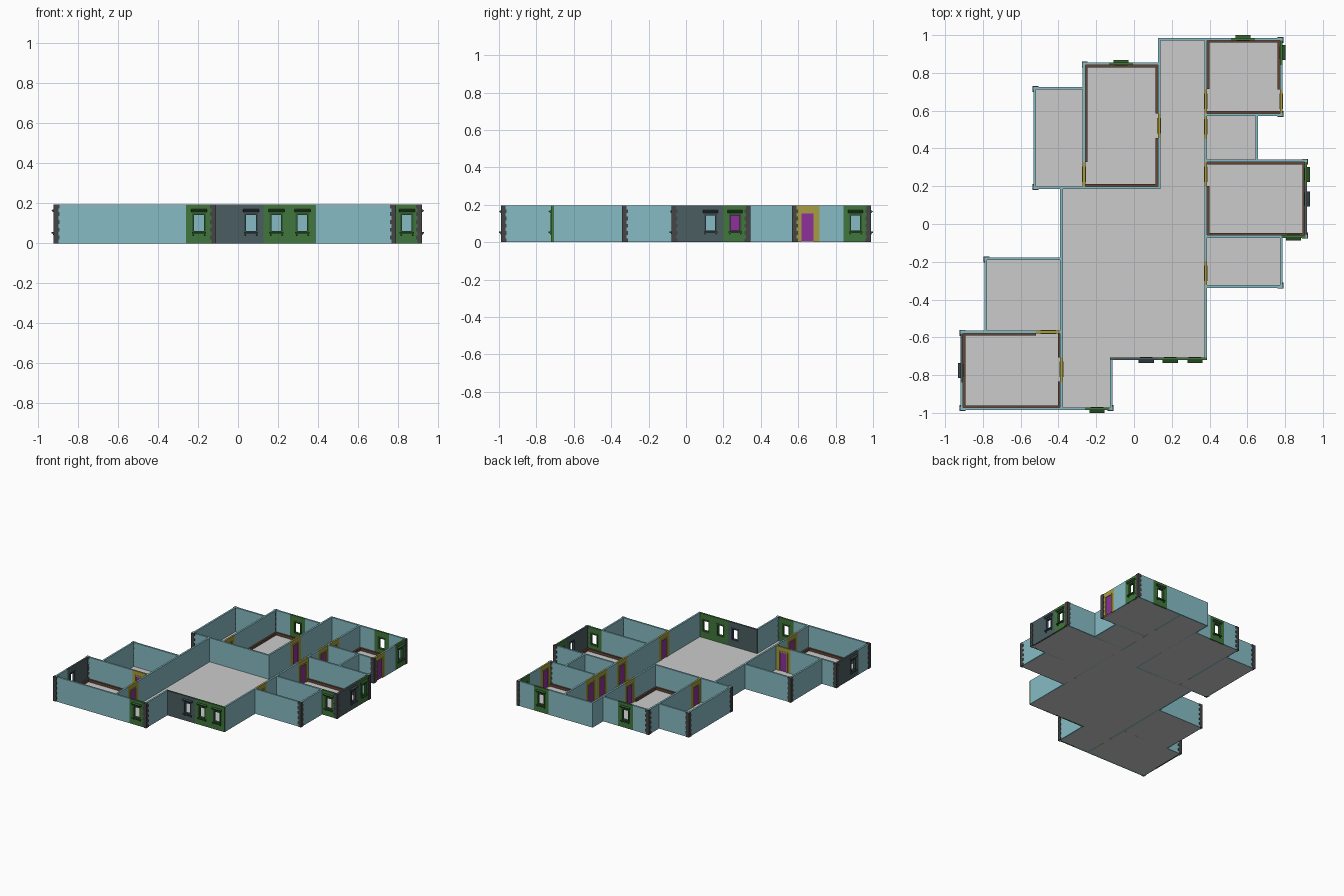
import bpy, bmesh
from mathutils import Vector

if "Cube" in bpy.data.objects:
    bpy.data.objects.remove(bpy.data.objects["Cube"])

H, T = 0.195, 0.014          # wall height, wall thickness
FLOOR = 0.006
COL = {"wall": (.24, .50, .55), "green": (.053, .184, .047), "slate": (.07, .11, .12),
       "yellow": (.38, .34, .055), "purple": (.27, .03, .32), "brown": (.13, .06, .035),
       "stone": (.06, .06, .06), "dark_green": (.03, .10, .027), "dark_slate": (.04, .065, .075)}
MATS = {}
for key, rgb in COL.items():
    MATS[key] = bpy.data.materials.new(key)
    MATS[key].diffuse_color = (*rgb, 1)


def finish(bm, name, mat=None):
    bmesh.ops.recalc_face_normals(bm, faces=bm.faces)
    me = bpy.data.meshes.new(name)
    bm.to_mesh(me)
    bm.free()
    ob = bpy.data.objects.new(name, me)
    bpy.context.collection.objects.link(ob)
    if mat:
        me.materials.append(MATS[mat])
    return ob


def at(axis, u, v, z):
    """Wall frame (along, across, up) to world."""
    return Vector((u, v, z)) if axis == 'x' else Vector((v, u, z))


def add_prism(bm, axis, u0, u1, profile):
    """Extrude a (v, z) profile along the wall."""
    f = bm.faces.new([bm.verts.new(at(axis, u0, v, z)) for v, z in profile])
    ext = bmesh.ops.extrude_face_region(bm, geom=[f])
    vs = [g for g in ext['geom'] if isinstance(g, bmesh.types.BMVert)]
    bmesh.ops.translate(bm, verts=vs, vec=at(axis, u1 - u0, 0, 0))


def add_box(bm, axis, u0, u1, v0, v1, z0, z1):
    add_prism(bm, axis, u0, u1, [(v0, z0), (v1, z0), (v1, z1), (v0, z1)])


def pierced(name, mat, axis, c, t, us, zs):
    """Slab on a 3x3 grid with its middle cell left open."""
    bm = bmesh.new()
    g = [[bm.verts.new(at(axis, u, c - t / 2, z)) for z in zs] for u in us]
    for i in range(3):
        for j in range(len(zs) - 1):
            hole_row = 1 if len(zs) == 4 else 0
            if (i, j) != (1, hole_row):
                bm.faces.new((g[i][j], g[i + 1][j], g[i + 1][j + 1], g[i][j + 1]))
    bmesh.ops.delete(bm, geom=[v for v in bm.verts if not v.link_faces], context='VERTS')
    ext = bmesh.ops.extrude_face_region(bm, geom=bm.faces[:])
    vs = [q for q in ext['geom'] if isinstance(q, bmesh.types.BMVert)]
    bmesh.ops.translate(bm, verts=vs, vec=at(axis, 0, t, 0))
    finish(bm, name, mat)


def window(axis, c, s, u, a, b, mat):
    w, z0, z1, r = .027, .06, .145, .007
    pierced("window_panel", mat, axis, c, T, (a, u - w, u + w, b), (0, z0, z1, H))
    pierced("window_frame", "dark_" + mat, axis, c, T + .006,
            (u - w - r, u - w + .003, u + w - .003, u + w + r), (z0 - r, z0 + .003, z1 - .003, z1 + r))
    bm = bmesh.new()
    o = c + s * T / 2
    # pointed lintel, sill and two brackets
    add_prism(bm, axis, u - .04, u + .04, [(o, .156), (o + s * .006, .156), (o + s * .014, .166), (o, .172)])
    add_box(bm, axis, u - .036, u + .036, o, o + s * .014, .05, .056)
    for k in (-1, 1):
        m = u + k * .029
        add_prism(bm, axis, m - .004, m + .004, [(o, .040), (o + s * .005, .042), (o + s * .010, .05), (o, .05)])
    finish(bm, "window_lintel_and_sill", "dark_" + mat)


def door(axis, c, u, a, b):
    w, z1 = .034, .155
    pierced("door_panel", "yellow", axis, c, T, (a, u - w, u + w, b), (0, z1, H))
    pierced("door_frame", "yellow", axis, c, T + .006,
            (u - w - .007, u - w + .002, u + w - .002, u + w + .007), (FLOOR, z1 - .002, z1 + .007))
    bm = bmesh.new()
    add_box(bm, axis, u - w, u + w, c - .004, c + .004, FLOOR, z1)
    finish(bm, "door_leaf", "purple")


P = .064   # half a panel


def wall(axis, c, a, b, s=1, parts=()):
    """parts: (kind, centre of opening[, panel start, panel end])"""
    e = T / 2 if axis == 'x' else -T / 2
    pos, end = a - e, b + e
    for kind, u, *span in sorted(parts, key=lambda p: p[1]):
        p0, p1 = span or (u - P, u + P)
        p0 = pos if p0 - pos < .006 else p0
        p1 = end if end - p1 < .006 else p1
        if p0 > pos:
            bm = bmesh.new()
            add_box(bm, axis, pos, p0, c - T / 2, c + T / 2, 0, H)
            finish(bm, "wall", "wall")
        if kind == "door":
            door(axis, c, u, p0, p1)
        else:
            window(axis, c, s, u, p0, p1, kind)
        pos = p1
    if pos < end - .001:
        bm = bmesh.new()
        add_box(bm, axis, pos, end, c - T / 2, c + T / 2, 0, H)
        finish(bm, "wall", "wall")


# walls running left to right
wall('x', .979, .133, .78, 1, [("green", .577)])
wall('x', .848, -.265, .133, 1, [("green", -.069)])
wall('x', .719, -.526, -.265)
wall('x', .578, .38, .78)
wall('x', .334, .38, .91)
wall('x', .192, -.526, .133)
wall('x', -.066, .38, .91, -1, [("green", .845)])
wall('x', -.184, -.785, -.384)
wall('x', -.331, .38, .78)
wall('x', -.572, -.912, -.384, 1, [("door", -.455)])
wall('x', -.714, -.12, .38, -1, [("slate", .065, -.127, .128), ("green", .192, .128, .258),
                                 ("green", .322, .258, .387)])
wall('x', -.979, -.912, -.12, -1, [("green", -.195)])
# walls running front to back
wall('y', -.912, -.979, -.572, -1, [("slate", -.775, -.84, -.579)])
wall('y', -.785, -.572, -.184)
wall('y', -.526, .192, .719)
wall('y', -.384, -.979, .192, 1, [("door", -.77)])
wall('y', -.265, .192, .848, 1, [("door", .263)])
wall('y', -.12, -.979, -.714)
wall('y', .133, .192, .979, 1, [("door", .52)])
wall('y', .38, -.714, .979, 1, [("door", .65), ("door", .515), ("door", .264), ("door", -.26)])
wall('y', .65, .334, .578)
wall('y', .78, -.331, -.066)
wall('y', .78, .578, .979, 1, [("door", .649), ("green", .907)])
wall('y', .91, -.066, .334, 1, [("slate", .132, -.059, .198), ("green", .263)])

# floors, one slab per room
for x0, x1, y0, y1 in [(-.384, .38, -.714, .192), (-.384, -.12, -.979, -.714), (.133, .38, .192, .979),
                       (-.265, .133, .192, .848), (-.526, -.265, .192, .719), (.38, .78, .578, .979),
                       (.38, .65, .334, .578), (.38, .91, -.066, .334), (.38, .78, -.331, -.066),
                       (-.785, -.384, -.572, -.184), (-.912, -.384, -.979, -.572)]:
    bm = bmesh.new()
    add_box(bm, 'x', x0, x1, y0, y1, 0, FLOOR)
    finish(bm, "room_floor")


# skirting boards in four rooms, interrupted at doors
def skirting(x0, x1, y0, y1, doors):
    bm = bmesh.new()
    i, d = T / 2, .012
    for side, axis, c, a, b, s in [("S", 'x', y0, x0, x1, 1), ("N", 'x', y1, x0, x1, -1),
                                   ("W", 'y', x0, y0, y1, 1), ("E", 'y', x1, y0, y1, -1)]:
        v0, v1 = c + s * i, c + s * (i + d)
        pos, end = a + i, b - i
        for u in sorted(doors.get(side, ())):
            if u - P - pos > .005:
                add_box(bm, axis, pos, u - P, v0, v1, FLOOR, .026)
            pos = u + P
        if end - pos > .005:
            add_box(bm, axis, pos, end, v0, v1, FLOOR, .026)
    finish(bm, "skirting_board", "brown")


skirting(-.265, .133, .192, .848, {"W": [.263], "E": [.52]})
skirting(.38, .78, .578, .979, {"W": [.65], "E": [.649]})
skirting(.38, .91, -.066, .334, {"W": [.264]})
skirting(-.912, -.384, -.979, -.572, {"N": [-.455], "E": [-.77]})

# toothed corner stones: alternating long and short blocks
N = 10
for x, y, sx, sy in [(-.526, .719, -1, 1), (-.526, .192, -1, -1), (-.265, .848, -1, 1), (.78, .979, 1, 1),
                     (.78, .578, 1, -1), (.91, .334, 1, 1), (.91, -.066, 1, -1), (.78, -.331, 1, -1),
                     (-.785, -.184, -1, 1), (-.912, -.572, -1, 1), (-.912, -.979, -1, -1), (-.12, -.979, 1, -1)]:
    bm = bmesh.new()
    o, h = T / 2 + .004, H / N
    for k in range(N):
        lx, ly = (.020, .013) if k % 2 else (.013, .020)
        z0, z1 = k * h, (k + 1) * h
        add_box(bm, 'x', x + sx * o, x - sx * lx, y + sy * o, y - sy * T / 2, z0, z1)
        add_box(bm, 'x', x + sx * o, x - sx * T / 2, y - sy * T / 2, y - sy * ly, z0, z1)
    finish(bm, "corner_stones", "stone")

for m in bpy.data.materials:
    if m.users and not m.is_grease_pencil:
        m.use_nodes = True
        m.node_tree.nodes["Principled BSDF"].inputs["Base Color"].default_value = m.diffuse_color
